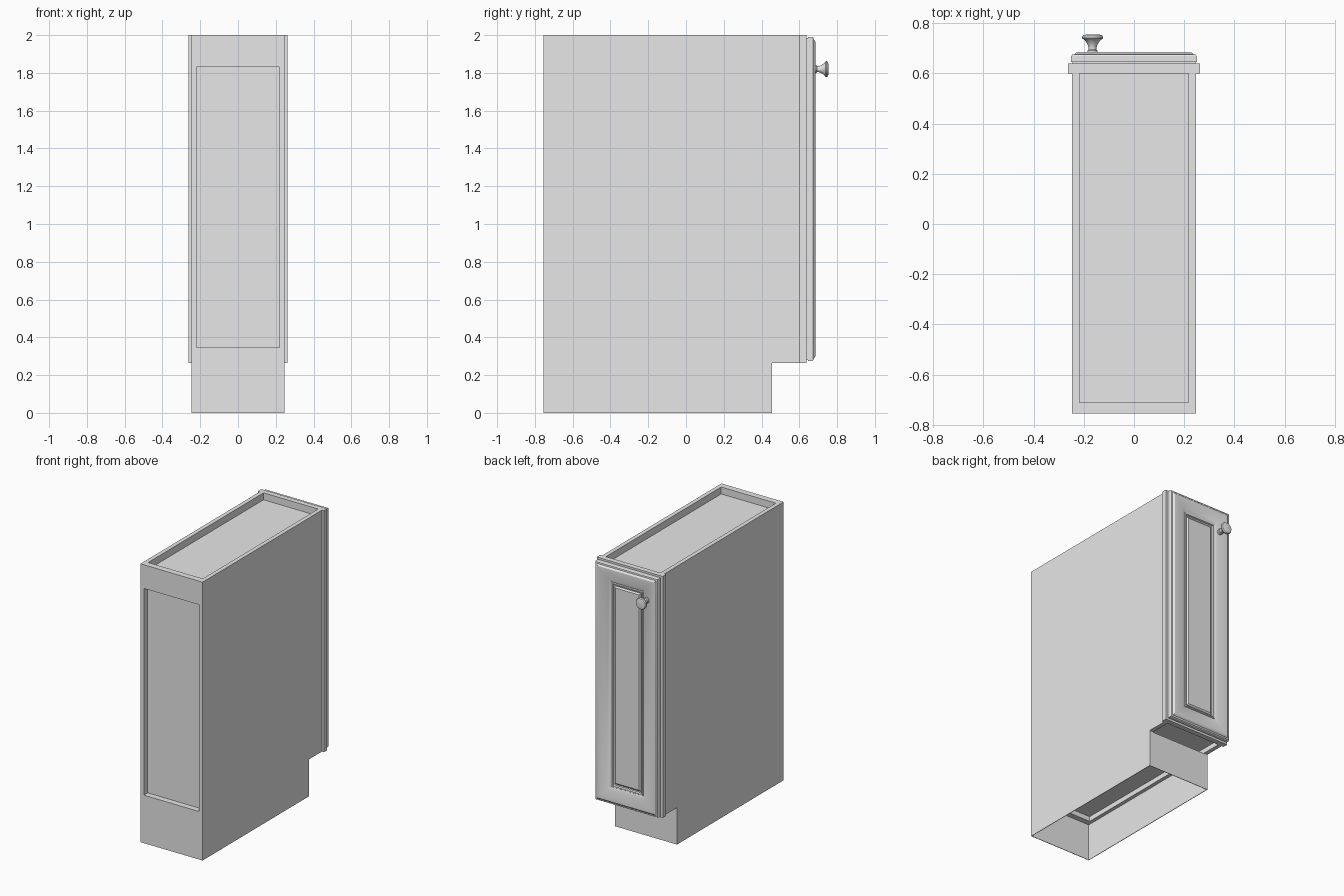
import bpy, bmesh, math
from mathutils import Matrix, Vector

old = bpy.data.objects.get("Cube")
if old:
    bpy.data.objects.remove(old, do_unlink=True)

grey = bpy.data.materials.new("plain_grey")
grey.use_nodes = True
grey.diffuse_color = (0.8, 0.8, 0.8, 1)
grey.node_tree.nodes["Principled BSDF"].inputs["Base Color"].default_value = (0.8, 0.8, 0.8, 1)


def finish(name, bm, smooth=None):
    bmesh.ops.recalc_face_normals(bm, faces=bm.faces)
    mesh = bpy.data.meshes.new(name)
    bm.to_mesh(mesh)
    bm.free()
    mesh.materials.append(grey)
    obj = bpy.data.objects.new(name, mesh)
    bpy.context.collection.objects.link(obj)
    if smooth:
        bpy.ops.object.select_all(action='DESELECT')
        obj.select_set(True)
        bpy.context.view_layer.objects.active = obj
        bpy.ops.object.shade_smooth_by_angle(angle=math.radians(smooth))
    return obj


def box(name, x, y0, y1, z0, z1):
    """Box symmetric about x = 0, with half width x."""
    bm = bmesh.new()
    size = Matrix.Diagonal((2 * x, y1 - y0, z1 - z0, 1))
    place = Matrix.Translation((0, (y0 + y1) / 2, (z0 + z1) / 2))
    bmesh.ops.create_cube(bm, size=1, matrix=place @ size)
    return finish(name, bm)


# Carcass: side outline with toe notch, extruded across the width
W = 0.247
outline = [(-0.755, 0), (0.455, 0), (0.455, 0.265), (0.6, 0.265), (0.6, 2), (-0.755, 2)]
bm = bmesh.new()
face = bm.faces.new([bm.verts.new((-W, y, z)) for y, z in outline])
ext = bmesh.ops.extrude_face_region(bm, geom=[face])
moved = [g for g in ext["geom"] if isinstance(g, bmesh.types.BMVert)]
bmesh.ops.translate(bm, verts=moved, vec=(2 * W, 0, 0))
carcass = finish("carcass", bm)

# Recesses: open top, back panel, hollow plinth and space under the floor
recesses = [
    box("top_recess", 0.217, -0.71, 0.7, 1.95, 2.1),
    box("back_recess", 0.22, -0.9, -0.712, 0.345, 1.83),
    box("plinth_hollow", W - 0.004, -0.751, 0.451, -0.1, 0.265),
    box("floor_hollow", 0.217, -0.711, 0.7, 0.262, 0.3),
]
for cutter in recesses:
    mod = carcass.modifiers.new(cutter.name, 'BOOLEAN')
    mod.operation = 'DIFFERENCE'
    mod.solver = 'EXACT'
    mod.object = cutter
bpy.context.view_layer.update()
cut_mesh = bpy.data.meshes.new_from_object(
    carcass.evaluated_get(bpy.context.evaluated_depsgraph_get()))
carcass.modifiers.clear()
carcass.data = cut_mesh
for cutter in recesses:
    bpy.data.objects.remove(cutter, do_unlink=True)

# Face frame between carcass and door
box("face_frame", 0.262, 0.6, 0.638, 0.265, 2)

# Door: mitred rings following an (inset, y) moulding profile
profile = [
    (0.006, 0.638), (0.006, 0.645), (0, 0.645), (0, 0.668), (0.004, 0.674), (0.014, 0.676),
    (0.018, 0.681), (0.026, 0.685), (0.036, 0.685), (0.055, 0.683),
    (0.08, 0.679), (0.105, 0.673), (0.122, 0.667), (0.126, 0.673),
    (0.134, 0.673), (0.138, 0.662), (0.146, 0.66), (0.156, 0.668),
]
bm = bmesh.new()
rings = []
for inset, y in profile:
    x, z0, z1 = 0.25 - inset, 0.275 + inset, 1.99 - inset
    rings.append([bm.verts.new((px, y, pz))
                  for px, pz in ((-x, z0), (x, z0), (x, z1), (-x, z1))])
for a, b in zip(rings, rings[1:]):
    for i in range(4):
        j = (i + 1) % 4
        bm.faces.new((a[i], a[j], b[j], b[i]))
bm.faces.new(rings[0])
bm.faces.new(rings[-1])
finish("door", bm, smooth=25)

# Knob: lathe profile (radius, y) spun around the y direction
knob = [
    (0, 0.676), (0.02, 0.676), (0.02, 0.69), (0.016, 0.694), (0.016, 0.703),
    (0.02, 0.715), (0.031, 0.732), (0.041, 0.738), (0.042, 0.745),
    (0.037, 0.752), (0.02, 0.755), (0, 0.755),
]
bm = bmesh.new()
centre = Vector((-0.165, 0, 1.82))
verts = [bm.verts.new(centre + Vector((r, y, 0))) for r, y in knob]
edges = [bm.edges.new(pair) for pair in zip(verts, verts[1:])]
bmesh.ops.spin(bm, geom=verts + edges, cent=centre, axis=(0, 1, 0),
               angle=math.tau, steps=32)
bmesh.ops.remove_doubles(bm, verts=bm.verts, dist=0.0001)
finish("door_knob", bm, smooth=35)
